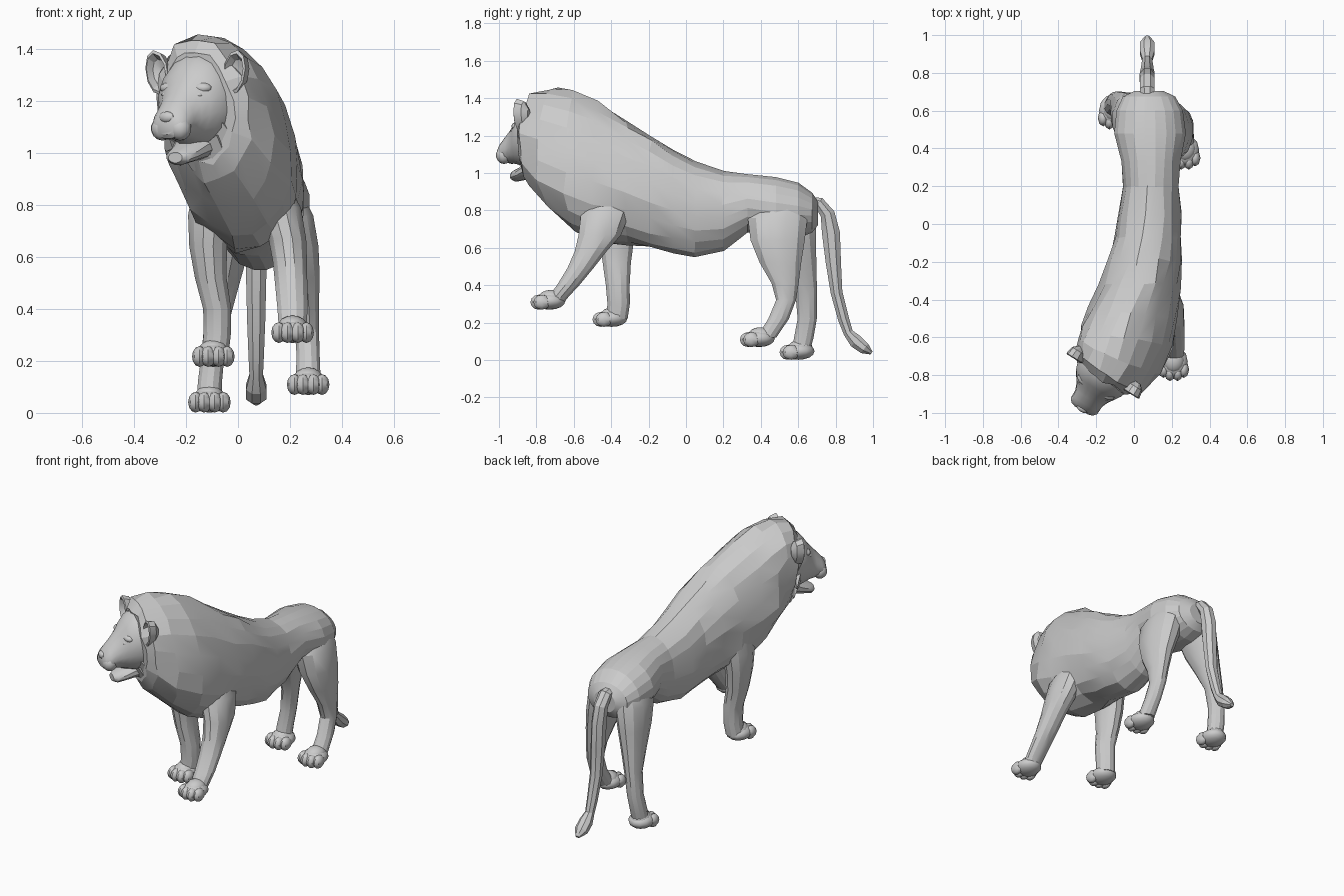
import bpy, bmesh, math, random
from mathutils import Vector, Matrix

random.seed(4)
X, Y, Z = Vector((1, 0, 0)), Vector((0, 1, 0)), Vector((0, 0, 1))


def finish(name, bm, smooth=None):
    bmesh.ops.recalc_face_normals(bm, faces=bm.faces)
    me = bpy.data.meshes.new(name)
    bm.to_mesh(me)
    bm.free()
    ob = bpy.data.objects.new(name, me)
    bpy.context.collection.objects.link(ob)
    if smooth:
        bpy.ops.object.select_all(action='DESELECT')
        ob.select_set(True)
        bpy.context.view_layer.objects.active = ob
        bpy.ops.object.shade_smooth_by_angle(angle=math.radians(smooth))
    return ob


def ring(c, u, v, n, egg=0.0):
    # closed section; egg > 0 narrows the top and widens the bottom
    pts = []
    for i in range(n):
        t = math.tau * (i + 0.5) / n
        pts.append(Vector(c) + u * math.cos(t) * (1 - egg * math.sin(t)) + v * math.sin(t))
    return pts


def add_loft(bm, rings):
    rows = [[bm.verts.new(p) for p in r] for r in rings]
    n = len(rows[0])
    for a, b in zip(rows, rows[1:]):
        for i in range(n):
            j = (i + 1) % n
            bm.faces.new((a[i], a[j], b[j], b[i]))
    bm.faces.new(rows[0])
    bm.faces.new(rows[-1])


def loft(name, rings, smooth=None):
    bm = bmesh.new()
    add_loft(bm, rings)
    return finish(name, bm, smooth)


def ellipsoid(bm, m, loc, size, seg=10, rows=7):
    bmesh.ops.create_uvsphere(bm, u_segments=seg, v_segments=rows, radius=1,
                              matrix=m @ Matrix.Translation(loc) @ Matrix.Diagonal((*size, 1)))


# body and mane: y, centre x, half width, top z, bottom z, egg, yaw in degrees
BODY = [
    (.705, .08, .075, .85, .72, 0, 0),
    (.675, .08, .14, .895, .68, 0, 0),
    (.60, .083, .178, .95, .65, 0, 0),
    (.48, .085, .192, .98, .65, 0, 0),
    (.33, .09, .158, .995, .68, 0, 0),
    (.20, .09, .15, 1.01, .585, 0, 0),
    (.05, .085, .17, 1.06, .55, .03, 0),
    (-.07, .075, .178, 1.125, .57, .05, 0),
    (-.19, .055, .19, 1.20, .595, .08, 0),
    (-.32, .025, .212, 1.275, .62, .11, 2),
    (-.47, -.005, .235, 1.38, .63, .11, 6),
    (-.59, -.04, .248, 1.44, .68, .08, 14),
    (-.70, -.085, .235, 1.46, .79, .05, 26),
    (-.785, -.13, .205, 1.445, .89, .02, 32),
    (-.82, -.15, .16, 1.395, .96, 0, 32),
]
rings = []
for y, x, rx, top, bot, egg, yaw in BODY:
    a = math.radians(yaw)
    side = Vector((math.cos(a), -math.sin(a), 0))
    lean = X * -.13 * min(1, max(0, -(y + .3) / .2))   # the mane leans towards the turned head
    half = (top - bot) / 2
    r = ring((x, y, (top + bot) / 2), side * rx, (Z + lean) * half, 20, egg)
    if y < .3:
        k = .011 if y < -.15 else .005
        r = [p + Vector([random.uniform(-k, k) for _ in range(3)]) for p in r]
    rings.append(r)
loft("body_and_mane", rings, 12)

# head frame: local x = side, y = forward, z = up, turned sideways
yaw = math.radians(32)
H = Matrix.Translation((-.15, -.78, 1.2)) @ Matrix.Rotation(math.pi - yaw, 4, 'Z')


def head_loft(name, secs, n=16, smooth=35):
    # forward distance, half width, top, bottom, egg
    return loft(name, [[H @ p for p in ring((0, d, (t + b) / 2), X * w, Z * (t - b) / 2, n, e)]
                       for d, w, t, b, e in secs], smooth)


head_loft("head", [
    (-.05, .17, .20, -.20, 0), (.02, .16, .19, -.19, 0), (.07, .143, .16, -.175, 0),
    (.105, .12, .12, -.165, .02), (.135, .098, .075, -.155, .08), (.17, .083, .035, -.15, .15),
    (.205, .08, -.005, -.148, .18), (.23, .068, -.035, -.145, .15), (.243, .042, -.06, -.13, 0)])
head_loft("lower_jaw", [
    (-.02, .095, -.10, -.22, 0), (.06, .08, -.13, -.232, 0), (.11, .066, -.165, -.24, 0),
    (.15, .055, -.182, -.247, 0), (.172, .032, -.197, -.238, 0)], 12)

# facial details
bm = bmesh.new()
ellipsoid(bm, H, (0, .234, -.062), (.034, .018, .022))
finish("nose", bm, 40)
for s, tag in ((-1, "left"), (1, "right")):
    bm = bmesh.new()
    ellipsoid(bm, H, (s * .072, .122, .024), (.02, .014, .011))
    finish(tag + "_eye", bm, 60)
    bm = bmesh.new()
    ellipsoid(bm, H, (s * .068, .095, .05), (.048, .032, .024))
    finish(tag + "_brow", bm, 60)
    bm = bmesh.new()
    ellipsoid(bm, H, (s * .04, .202, -.105), (.046, .043, .047))
    finish(tag + "_muzzle_pad", bm, 60)
    # cupped ear
    tilt = H @ Matrix.Translation((s * .175, .005, .11)) @ Matrix.Rotation(s * .2, 4, 'Y')
    cup = [(-.045, .35), (-.02, .85), (.022, 1), (.027, .85), (.0, .6), (-.012, .2)]
    loft(tag + "_ear", [[tilt @ p for p in ring((0, d, 0), X * .05 * k, Z * .088 * k, 10)]
                        for d, k in cup], 30)

# broad pointed mane tufts under the cheeks and chin, lying against the mane
bm = bmesh.new()
for i in range(7):
    t = math.radians(215 + i * 125 / 6)
    out = Vector((math.cos(t), 0, math.sin(t)))
    base = Vector((out.x * .12, .03, out.z * .17 - .02))
    tip = base + out * random.uniform(.08, .11) + Y * -.04
    side = Vector((-out.z, 0, out.x)) * .075
    add_loft(bm, [[H @ p for p in ring(base, side, Y * .03, 4)],
                  [H @ p for p in ring(tip, side * .12, Y * .004, 4)]])
finish("mane_tufts", bm)


# legs: horizontal sections (x, y, z, half width, half depth) and a paw
def leg(name, secs, paw):
    loft(name, [ring((x, y, z), X * rx, Y * ry, 12) for x, y, z, rx, ry in secs], 25)
    m = Matrix.Translation(paw)
    bm = bmesh.new()
    ellipsoid(bm, m, (0, .012, 0), (.075, .085, .046), 12, 8)
    ellipsoid(bm, m, (0, .02, .015), (.058, .068, .045), 12, 8)
    for u, fwd in ((-.053, -.028), (-.02, -.045), (.02, -.045), (.053, -.028)):
        ellipsoid(bm, m, (u, fwd, -.006), (.029, .045, .04), 8, 6)
    finish(name + "_paw", bm, 40)


leg("front_right_leg", [
    (.11, -.40, .92, .06, .08), (.16, -.43, .79, .085, .135), (.19, -.46, .67, .075, .118),
    (.20, -.51, .58, .068, .088), (.205, -.565, .49, .064, .072), (.21, -.63, .40, .06, .062),
    (.21, -.68, .34, .056, .056), (.21, -.705, .29, .045, .04)], (.21, -.742, .315))
leg("front_left_leg", [
    (-.08, -.36, .90, .09, .12), (-.11, -.37, .76, .085, .115), (-.115, -.37, .64, .075, .095),
    (-.105, -.37, .52, .063, .078), (-.08, -.365, .40, .056, .066), (-.08, -.36, .30, .054, .062),
    (-.09, -.37, .22, .055, .06)], (-.095, -.41, .223))
leg("hind_right_leg", [
    (.15, .54, .92, .03, .05), (.17, .52, .86, .07, .11), (.195, .49, .76, .098, .165),
    (.22, .49, .64, .093, .15), (.245, .505, .52, .072, .115), (.258, .53, .41, .055, .075),
    (.265, .535, .32, .048, .055), (.27, .495, .22, .046, .057), (.27, .43, .12, .05, .055)],
    (.27, .378, .115))
leg("hind_left_leg", [
    (.02, .55, .92, .03, .05), (.0, .55, .86, .07, .11), (-.02, .55, .76, .096, .148),
    (-.04, .575, .62, .083, .125), (-.06, .61, .49, .066, .09), (-.08, .643, .36, .05, .06),
    (-.097, .648, .22, .046, .053), (-.108, .63, .12, .048, .054), (-.11, .615, .05, .05, .05)],
    (-.11, .59, .047))

# tail with tuft: y, z, half width, half thickness
TAIL = [
    (.66, .845, .035, .03), (.712, .84, .042, .033), (.757, .78, .042, .042), (.775, .68, .043, .052),
    (.788, .52, .042, .044), (.805, .36, .038, .034), (.842, .22, .032, .032),
    (.868, .145, .028, .028), (.908, .10, .042, .04), (.955, .062, .042, .034),
    (.992, .037, .014, .01)]
rings = []
for i, (y, z, rx, rt) in enumerate(TAIL):
    p, q = TAIL[max(i - 1, 0)], TAIL[min(i + 1, len(TAIL) - 1)]
    normal = Vector((0, p[1] - q[1], q[0] - p[0])).normalized()
    rings.append(ring((.07, y, z), X * rx, normal * rt, 8))
loft("tail", rings, 20)
